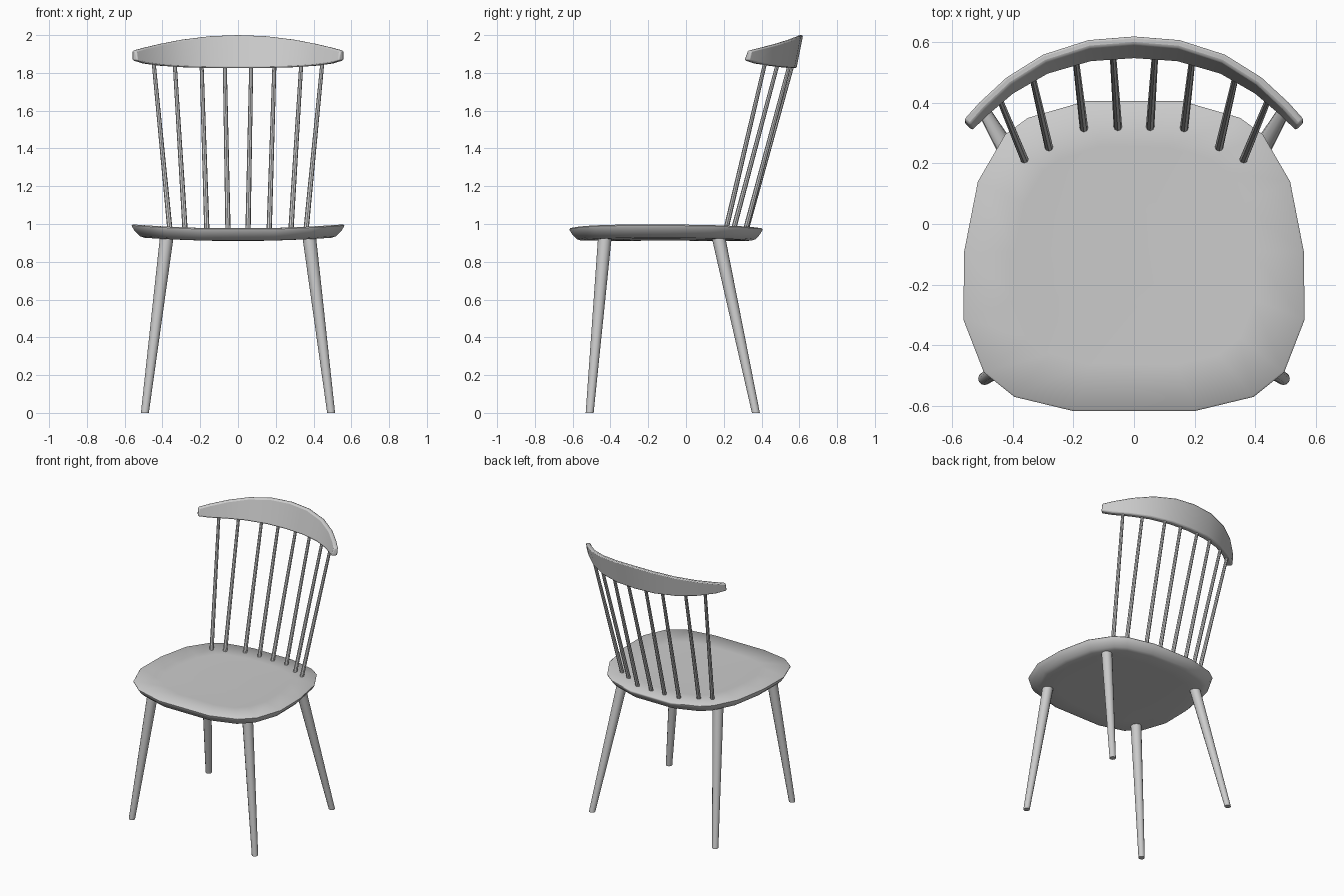
import bpy, bmesh, math

if "Cube" in bpy.data.objects:
    bpy.data.objects.remove(bpy.data.objects["Cube"])


def loft(name, rings, angle=40, bevel=0):
    """Skin a list of closed rings, cap both ends, smooth by angle."""
    bm = bmesh.new()
    loops = [[bm.verts.new(p) for p in ring] for ring in rings]
    n = len(loops[0])
    for a, b in zip(loops, loops[1:]):
        for i in range(n):
            j = (i + 1) % n
            bm.faces.new((a[i], a[j], b[j], b[i]))
    bm.faces.new(loops[0][::-1])
    bm.faces.new(loops[-1])
    bmesh.ops.recalc_face_normals(bm, faces=bm.faces)
    me = bpy.data.meshes.new(name)
    bm.to_mesh(me)
    bm.free()
    ob = bpy.data.objects.new(name, me)
    bpy.context.collection.objects.link(ob)
    if bevel:
        mod = ob.modifiers.new("round_edges", 'BEVEL')
        mod.width, mod.segments = bevel, 2
        mod.limit_method, mod.angle_limit = 'ANGLE', math.radians(40)
    bpy.ops.object.select_all(action='DESELECT')
    ob.select_set(True)
    bpy.context.view_layer.objects.active = ob
    bpy.ops.object.shade_smooth_by_angle(angle=math.radians(angle))
    return ob


def circle(c, r, n):
    return [(c[0] + r * math.cos(2 * math.pi * i / n),
             c[1] + r * math.sin(2 * math.pi * i / n), c[2]) for i in range(n)]


def rod(name, low, high, r_low, r_high, sides):
    """Tapered rod on each side of the chair."""
    for side, s in (("right", 1), ("left", -1)):
        loft(f"{name}_{side}", [circle((s * low[0], low[1], low[2]), r_low, sides),
                                circle((s * high[0], high[1], high[2]), r_high, sides)])


# Seat: half outline mirrored, undercut rim, sides swept slightly upward
half = [(0.2, -0.617), (0.395, -0.57), (0.495, -0.49), (0.563, -0.315), (0.56, -0.09),
        (0.515, 0.14), (0.425, 0.295), (0.35, 0.35), (0.16, 0.405)]
outline = half + [(-x, y) for x, y in reversed(half)]


def seat_ring(scale, z):
    cy = -0.1
    return [(x * scale, cy + (y - cy) * scale, z + 0.022 * (x * scale / 0.56) ** 2)
            for x, y in outline]


loft("seat", [seat_ring(s, z) for s, z in (
    (0.35, 0.91), (0.7, 0.91), (0.88, 0.91), (0.925, 0.917), (0.97, 0.941),
    (0.998, 0.964), (1.0, 0.97), (0.99, 0.976), (0.7, 0.975), (0.35, 0.975))], angle=50)

# Splayed legs
rod("front_leg", (0.493, -0.51, 0), (0.378, -0.43, 0.925), 0.021, 0.036, 12)
rod("back_leg", (0.493, 0.37, 0), (0.378, 0.173, 0.925), 0.021, 0.036, 12)

# Back spindles: foot x, y and head x, y
spindles = [(0.053, 0.318, 0.07, 0.566), (0.165, 0.314, 0.193, 0.55),
            (0.28, 0.25, 0.335, 0.486), (0.36, 0.21, 0.446, 0.418)]
for k, (x0, y0, x1, y1) in enumerate(spindles, 1):
    rod(f"spindle_{k}", (x0, y0, 0.965), (x1, y1, 1.85), 0.014, 0.0105, 8)

# Crest rail stations: x, back top y, bottom z, top z, outward normal angle
stations = [(0, 0.62, 1.825, 2.0, 0), (0.15, 0.608, 1.826, 1.994, 10),
            (0.3, 0.56, 1.83, 1.976, 23), (0.42, 0.485, 1.838, 1.953, 34),
            (0.51, 0.402, 1.85, 1.932, 42), (0.561, 0.345, 1.866, 1.918, 45)]
stations = [(-x, y, b, t, -a) for x, y, b, t, a in stations[:0:-1]] + stations
rings = []
for x, y, zb, zt, a in stations:
    nx, ny = math.sin(math.radians(a)), math.cos(math.radians(a))
    lean = 0.2 * (zt - zb)
    thick_top, thick_low = 0.028, 0.04
    rings.append([(x - nx * d, y - e - ny * d, z) for d, e, z in (
        (0, 0, zt), (0, lean, zb), (thick_low, lean, zb), (thick_top, 0, zt))])
loft("crest_rail", rings, angle=40, bevel=0.008)
